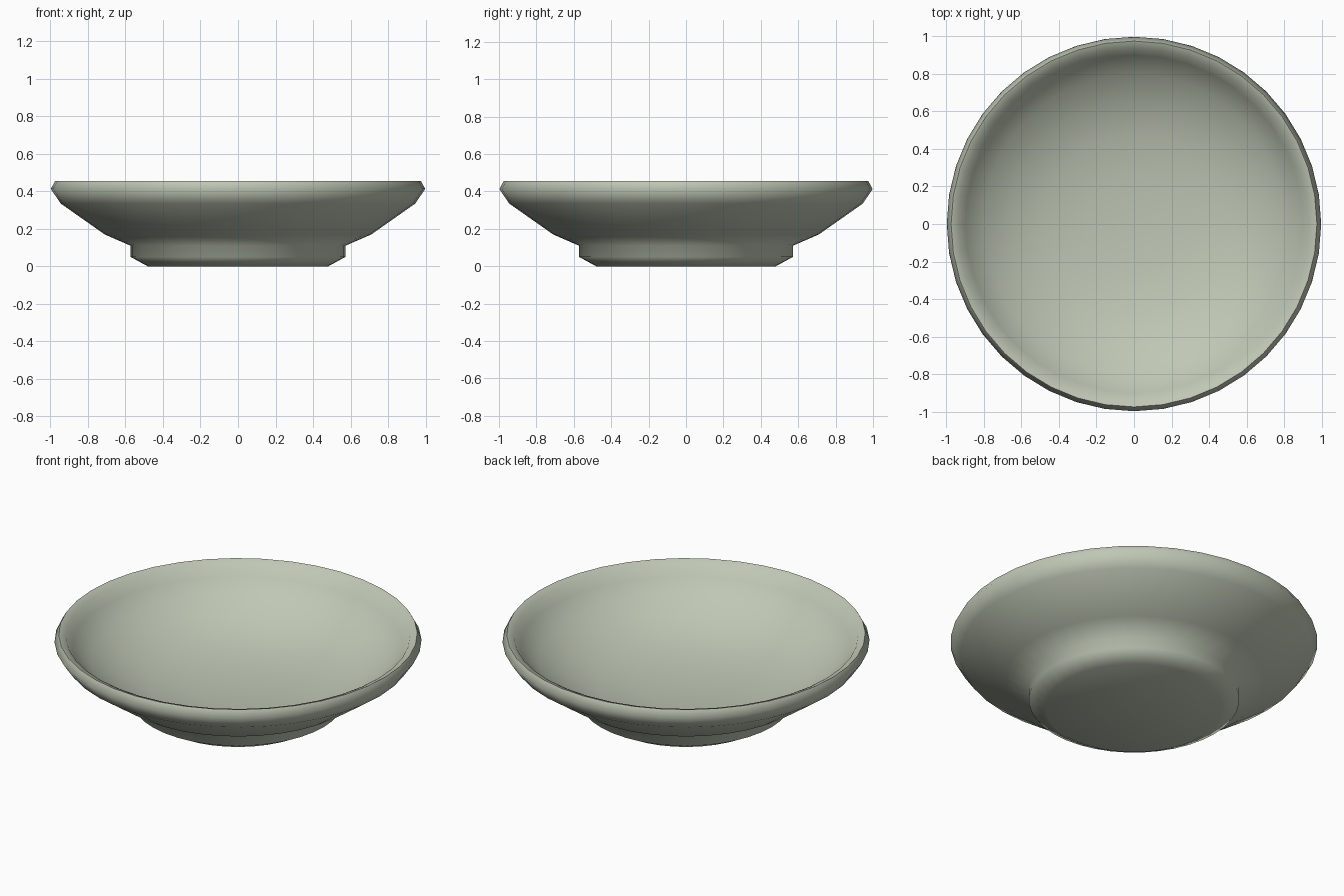
import bpy
import bmesh
import math

cube = bpy.data.objects.get("Cube")
if cube:
    bpy.data.objects.remove(cube, do_unlink=True)

SEGMENTS = 40

# Glazed sage green ceramic
glaze = bpy.data.materials.new("sage_glaze")
glaze.use_nodes = True
colour = (0.52, 0.57, 0.46, 1)
glaze.diffuse_color = colour
shader = glaze.node_tree.nodes["Principled BSDF"]
shader.inputs["Base Color"].default_value = colour
shader.inputs["Roughness"].default_value = 0.6


def lathe(name, profile, material):
    """Spin a radius/height profile around z."""
    bm = bmesh.new()
    verts = [bm.verts.new((r, 0, z)) for r, z in profile]
    edges = [bm.edges.new(pair) for pair in zip(verts, verts[1:])]
    bmesh.ops.spin(bm, geom=verts + edges, cent=(0, 0, 0), axis=(0, 0, 1),
                   angle=math.tau, steps=SEGMENTS, use_merge=False)
    bmesh.ops.remove_doubles(bm, verts=bm.verts, dist=0.0005)
    bmesh.ops.recalc_face_normals(bm, faces=bm.faces)
    mesh = bpy.data.meshes.new(name)
    bm.to_mesh(mesh)
    bm.free()
    mesh.materials.append(material)
    obj = bpy.data.objects.new(name, mesh)
    bpy.context.collection.objects.link(obj)
    for face in mesh.polygons:
        face.use_smooth = True
    return obj


foot = [(0, 0), (0.48, 0), (0.572, 0.05), (0.572, 0.11)]
outer_wall = [(0.71, 0.17), (0.945, 0.335)]
rim = [(0.998, 0.413), (0.975, 0.455), (0.935, 0.44)]
inner_wall = [(0.9, 0.38), (0.8, 0.295), (0.66, 0.215),
              (0.48, 0.155), (0.25, 0.125), (0, 0.115)]

bowl = lathe("bowl", foot + outer_wall + rim + inner_wall, glaze)

# Keep the flat underside crisp
bpy.context.view_layer.objects.active = bowl
bowl.select_set(True)
bpy.ops.object.shade_smooth_by_angle(angle=math.radians(75))
